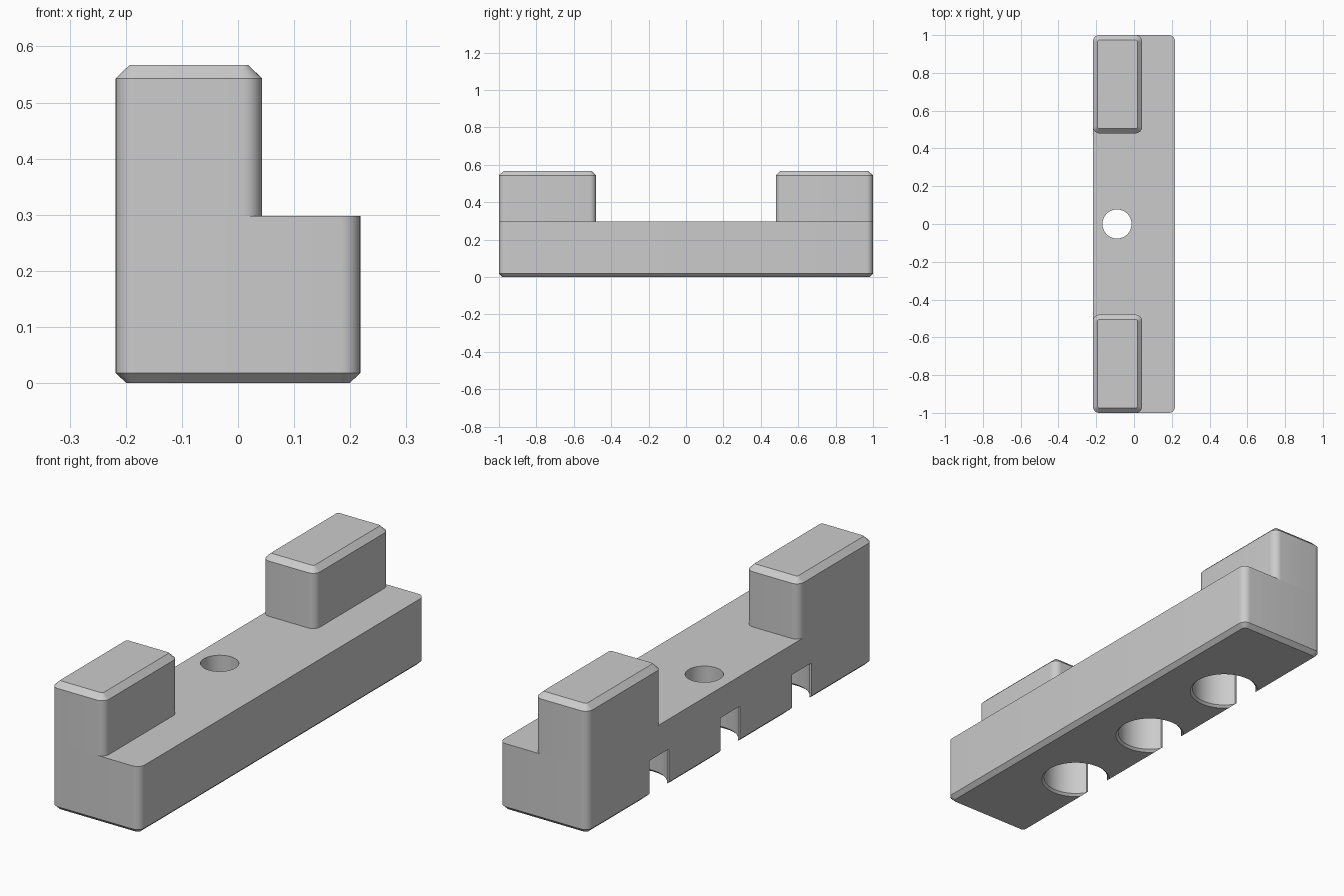
import bpy
import bmesh
from math import cos, sin, pi, tau, radians

if "Cube" in bpy.data.objects:
    bpy.data.objects.remove(bpy.data.objects["Cube"], do_unlink=True)

GREY = (0.6, 0.6, 0.6, 1.0)
grey = bpy.data.materials.new("plain_grey")
grey.use_nodes = True
grey.diffuse_color = GREY
grey.node_tree.nodes["Principled BSDF"].inputs["Base Color"].default_value = GREY

CORNER = 0.035
BASE_TOP = 0.298
RECESS_X = -0.09
STEPS = 8


def rounded_ring(x0, x1, y0, y1, z, inset=0.0):
    """Rounded rectangle outline; the inset shrinks it on every side."""
    r = CORNER - inset
    centres = [(x1 - CORNER, y1 - CORNER), (x0 + CORNER, y1 - CORNER),
               (x0 + CORNER, y0 + CORNER), (x1 - CORNER, y0 + CORNER)]
    ring = []
    for q, (cx, cy) in enumerate(centres):
        for i in range(STEPS + 1):
            a = (q + i / STEPS) * pi / 2
            ring.append((cx + r * cos(a), cy + r * sin(a), z))
    return ring


def circle_ring(x, y, r, z, sides=64):
    return [(x + r * cos(tau * i / sides), y + r * sin(tau * i / sides), z)
            for i in range(sides)]


def loft(name, rings):
    """Solid skinned through matching rings, listed from bottom to top."""
    bm = bmesh.new()
    loops = [[bm.verts.new(p) for p in ring] for ring in rings]
    n = len(loops[0])
    for low, high in zip(loops, loops[1:]):
        for i in range(n):
            j = (i + 1) % n
            bm.faces.new((low[i], low[j], high[j], high[i]))
    bm.faces.new(loops[0][::-1])
    bm.faces.new(loops[-1])
    mesh = bpy.data.meshes.new(name)
    bm.to_mesh(mesh)
    bm.free()
    obj = bpy.data.objects.new(name, mesh)
    bpy.context.collection.objects.link(obj)
    mesh.materials.append(grey)
    return obj


def box(name, x0, x1, y0, y1, z0, z1):
    corners = [(x0, y0), (x1, y0), (x1, y1), (x0, y1)]
    return loft(name, [[(x, y, z) for x, y in corners] for z in (z0, z1)])


def activate(obj):
    bpy.ops.object.select_all(action="DESELECT")
    obj.select_set(True)
    bpy.context.view_layer.objects.active = obj


def cut(target, cutter):
    cutter.hide_render = True
    activate(target)
    mod = target.modifiers.new("cut", "BOOLEAN")
    mod.operation = "DIFFERENCE"
    mod.solver = "EXACT"
    mod.object = cutter
    bpy.ops.object.modifier_apply(modifier=mod.name)
    bpy.data.objects.remove(cutter, do_unlink=True)


def smooth(obj):
    activate(obj)
    bpy.ops.object.shade_smooth_by_angle(angle=radians(25))


# Base bar with a chamfered underside
side = (-0.218, 0.218, -1, 1)
base = loft("base_bar", [rounded_ring(*side, 0, 0.019),
                         rounded_ring(*side, 0.018),
                         rounded_ring(*side, BASE_TOP)])

# Three round recesses underneath, each with a slot out through the side wall
for y in (-0.5, 0, 0.5):
    profile = [(0.157, -0.01), (0.137, 0.01), (0.137, 0.165)]
    cut(base, loft("recess_cutter",
                   [circle_ring(RECESS_X, y, r, z) for r, z in profile]))
    cut(base, box("slot_cutter", -0.3, RECESS_X, y - 0.068, y + 0.068, -0.1, 0.164))

# Screw hole through the middle recess
cut(base, loft("hole_cutter", [circle_ring(RECESS_X, 0, 0.077, z) for z in (0.1, 0.4)]))
smooth(base)

# Upright blocks at both ends, with chamfered tops
for name, y0, y1 in (("front_block", -1, -0.48), ("back_block", 0.48, 1)):
    side = (-0.218, 0.043, y0, y1)
    smooth(loft(name, [rounded_ring(*side, BASE_TOP),
                       rounded_ring(*side, 0.543),
                       rounded_ring(*side, 0.567, 0.025)]))
